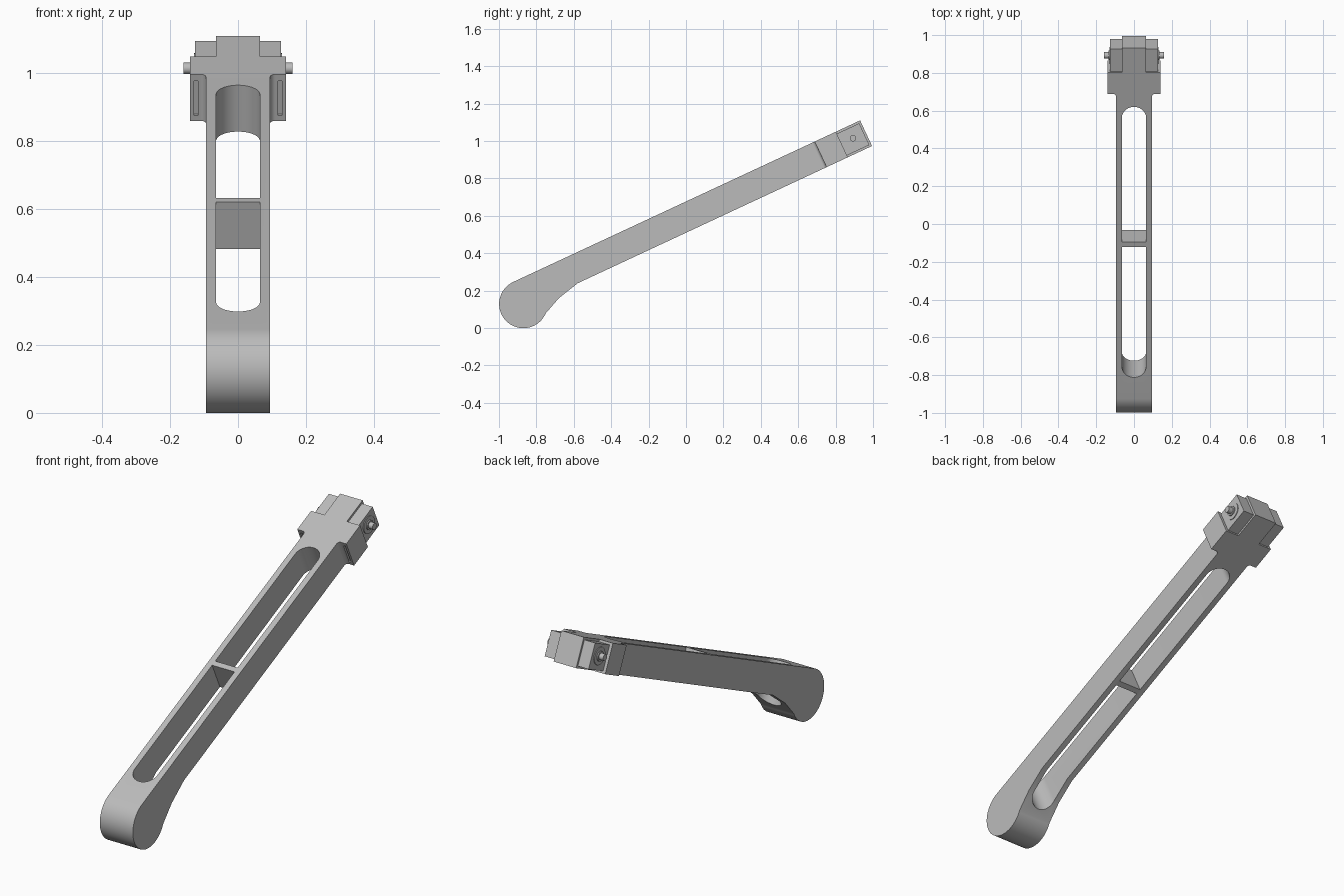
import bpy, bmesh, math
from mathutils import Matrix

if "Cube" in bpy.data.objects:
    bpy.data.objects.remove(bpy.data.objects["Cube"])

TILT = Matrix.Rotation(math.radians(25), 4, 'X')
LOW, HIGH = 0.462, 0.613      # underside and top of the bar, before tilting
HALF, SLOT = 0.095, 0.0645    # half widths of the bar and its slots

metal = bpy.data.materials.new("grey_metal")
metal.use_nodes = True
metal.diffuse_color = (0.5, 0.5, 0.5, 1)
metal.node_tree.nodes["Principled BSDF"].inputs["Base Color"].default_value = (0.5, 0.5, 0.5, 1)


def arc(cx, cy, r, a, b, steps):
    angles = [math.radians(a + (b - a) * i / steps) for i in range(steps + 1)]
    return [(cx + r * math.cos(t), cy + r * math.sin(t)) for t in angles]


def extrude(name, points, axis, start, end):
    """Extrude a 2D outline along x (points are y, z) or z (points are x, y)."""
    bm = bmesh.new()
    place = (lambda p: (start, *p)) if axis == 'x' else (lambda p: (*p, start))
    face = bm.faces.new([bm.verts.new(place(p)) for p in points])
    new = bmesh.ops.extrude_face_region(bm, geom=[face])["geom"]
    d = end - start
    bmesh.ops.translate(bm, vec=(d, 0, 0) if axis == 'x' else (0, 0, d),
                        verts=[v for v in new if isinstance(v, bmesh.types.BMVert)])
    bmesh.ops.recalc_face_normals(bm, faces=bm.faces)
    mesh = bpy.data.meshes.new(name)
    bm.to_mesh(mesh)
    bm.free()
    ob = bpy.data.objects.new(name, mesh)
    bpy.context.collection.objects.link(ob)
    mesh.materials.append(metal)
    ob.matrix_world = TILT
    return ob


def rect(x0, x1, y0, y1):
    return [(x0, y0), (x1, y0), (x1, y1), (x0, y1)]


def activate(ob):
    bpy.ops.object.select_all(action='DESELECT')
    ob.select_set(True)
    bpy.context.view_layer.objects.active = ob


def cut(ob, cutter):
    cutter.hide_render = True
    mod = ob.modifiers.new("cut", 'BOOLEAN')
    mod.operation, mod.solver, mod.object = 'DIFFERENCE', 'EXACT', cutter
    bpy.context.view_layer.update()
    activate(ob)
    bpy.ops.object.modifier_apply(modifier=mod.name)
    bpy.data.objects.remove(cutter)


def smooth(ob):
    activate(ob)
    bpy.ops.object.shade_smooth_by_angle(angle=math.radians(25))


# Bar with the round hub at its lower end
side = arc(-0.7335, 0.4845, 0.1295, 90, 312, 48)
side += [(-0.549, 0.432), (-0.424, LOW), (1.02, LOW), (1.02, HIGH)]
arm = extrude("arm", side, 'x', -HALF, HALF)

# Two slots, rounded at the far ends, leaving a cross rib between them
lower = arc(0, -0.61 + SLOT, SLOT, 180, 360, 20) + [(SLOT, 0.153), (-SLOT, 0.153)]
upper = arc(0, 0.97 - SLOT, SLOT, 0, 180, 20) + [(-SLOT, 0.181), (SLOT, 0.181)]
for outline in (lower, upper):
    cut(arm, extrude("slot_cutter", outline, 'z', 0.2, 0.8))
smooth(arm)

# Head: filleted shoulders and a centre tongue
half = [(HALF, 1.02)] + arc(HALF + 0.015, 1.03, 0.015, 180, 90, 6)
half += [(0.141, 1.045), (0.141, 1.17), (SLOT, 1.17), (SLOT, 1.313)]
head = extrude("head", half + [(-x, y) for x, y in reversed(half)], 'z', LOW, HIGH)
for s in (-1, 1):
    groove = rect(*sorted((s * 0.118, s * 0.129)), 1.03, 1.055)
    cut(head, extrude("groove_cutter", groove, 'z', 0.48, 0.592))
smooth(head)

# Side cheeks with washer, collar and pin
for s, label in ((1, "left"), (-1, "right")):
    extrude(label + "_cheek", rect(1.17, 1.302, 0.473, 0.601), 'x', s * SLOT, s * 0.126)
    for part, r, x0, x1 in (("washer", 0.045, 0.12, 0.130),
                            ("collar", 0.025, 0.125, 0.136),
                            ("pin", 0.017, 0.13, 0.160)):
        disc = arc(1.238, 0.5425, r, 0, 360, 24)[:-1]
        smooth(extrude(label + "_" + part, disc, 'x', s * x0, s * x1))
